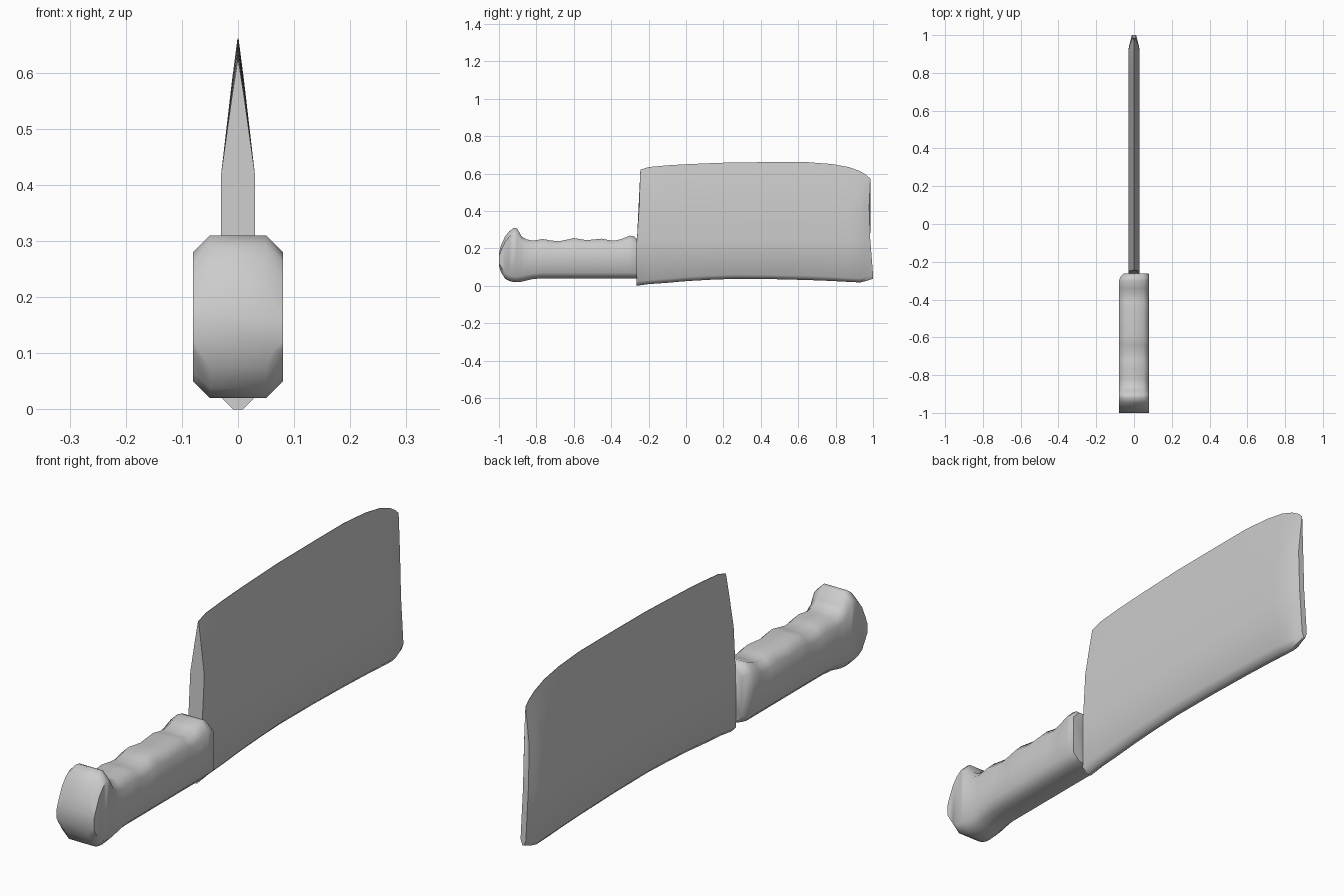
import bpy, bmesh, math

if "Cube" in bpy.data.objects:
    bpy.data.objects.remove(bpy.data.objects["Cube"])


def loft(name, sections, angle):
    """Skin a list of equal-length closed sections and cap both ends."""
    bm = bmesh.new()
    rings = [[bm.verts.new(p) for p in s] for s in sections]
    n = len(rings[0])
    for a, b in zip(rings, rings[1:]):
        for i in range(n):
            j = (i + 1) % n
            bm.faces.new((a[i], a[j], b[j], b[i]))
    bm.faces.new(rings[0])
    bm.faces.new(rings[-1])
    bmesh.ops.recalc_face_normals(bm, faces=bm.faces)
    mesh = bpy.data.meshes.new(name)
    bm.to_mesh(mesh)
    bm.free()
    ob = bpy.data.objects.new(name, mesh)
    bpy.context.collection.objects.link(ob)
    bpy.ops.object.select_all(action='DESELECT')
    ob.select_set(True)
    bpy.context.view_layer.objects.active = ob
    bpy.ops.object.shade_smooth_by_angle(angle=math.radians(angle))
    return ob


def blade_section(ys, zb, zt, w):
    """Wedge section: thin spine below, full body, ground cutting edge above.
    ys gives y at the bottom, at z 0.25, at z 0.42 and at the top."""
    yb, y1, y2, yt = ys
    half = [(0.009, yb, zb), (0.030, yb, zb + 0.022), (0.030, y1, 0.25),
            (0.030, y2, 0.42), (0.011, (y2 + 2 * yt) / 3, 0.42 + 0.68 * (zt - 0.42)),
            (0.001, yt, zt)]
    right = [(x * w, y, z) for x, y, z in half]
    return right + [(-x, y, z) for x, y, z in reversed(right)]


# Blade: heel, body stations, tip
body = [(-0.20, 0.009, 0.635), (-0.10, 0.016, 0.644), (0.0, 0.025, 0.650),
        (0.12, 0.032, 0.655), (0.25, 0.037, 0.660), (0.45, 0.036, 0.661),
        (0.65, 0.031, 0.661), (0.78, 0.026, 0.651), (0.87, 0.021, 0.635)]
sections = [blade_section((-0.265, -0.262, -0.250, -0.244), 0.0, 0.62, 1.0)]
sections += [blade_section((y,) * 4, zb, zt, 1.0) for y, zb, zt in body]
sections += [blade_section((0.93, 0.925, 0.925, 0.93), 0.018, 0.613, 0.95),
             blade_section((0.965, 0.955, 0.955, 0.965), 0.026, 0.592, 0.68),
             blade_section((1.0, 0.985, 0.979, 0.986), 0.038, 0.572, 0.38)]
loft("blade", sections, 50)


def handle_section(y, zb, zt, left=0.08, right=0.08):
    """Chamfered rectangle."""
    c = min(0.03, (zt - zb) * 0.25)
    return [(right, y, zb + c), (right, y, zt - c), (right - c, y, zt),
            (c - left, y, zt), (-left, y, zt - c), (-left, y, zb + c),
            (c - left, y, zb), (right - c, y, zb)]


# Handle: flared butt, finger-grooved grip, rounded front end
grip = [(-1.0, 0.105, 0.175), (-0.99, 0.075, 0.215), (-0.967, 0.038, 0.265),
        (-0.945, 0.026, 0.292), (-0.92, 0.020, 0.310), (-0.902, 0.020, 0.306),
        (-0.88, 0.022, 0.265), (-0.855, 0.028, 0.249), (-0.82, 0.036, 0.241),
        (-0.765, 0.040, 0.250), (-0.72, 0.040, 0.242), (-0.68, 0.040, 0.238),
        (-0.64, 0.040, 0.246), (-0.60, 0.040, 0.255), (-0.53, 0.040, 0.244),
        (-0.45, 0.040, 0.252), (-0.41, 0.040, 0.244), (-0.38, 0.040, 0.241),
        (-0.34, 0.040, 0.252), (-0.30, 0.040, 0.268)]
sections = [handle_section(*g) for g in grip]
sections += [handle_section(-0.28, 0.040, 0.265, 0.072, 0.08),
             handle_section(-0.263, 0.040, 0.252, 0.055, 0.078)]
loft("handle", sections, 50)
